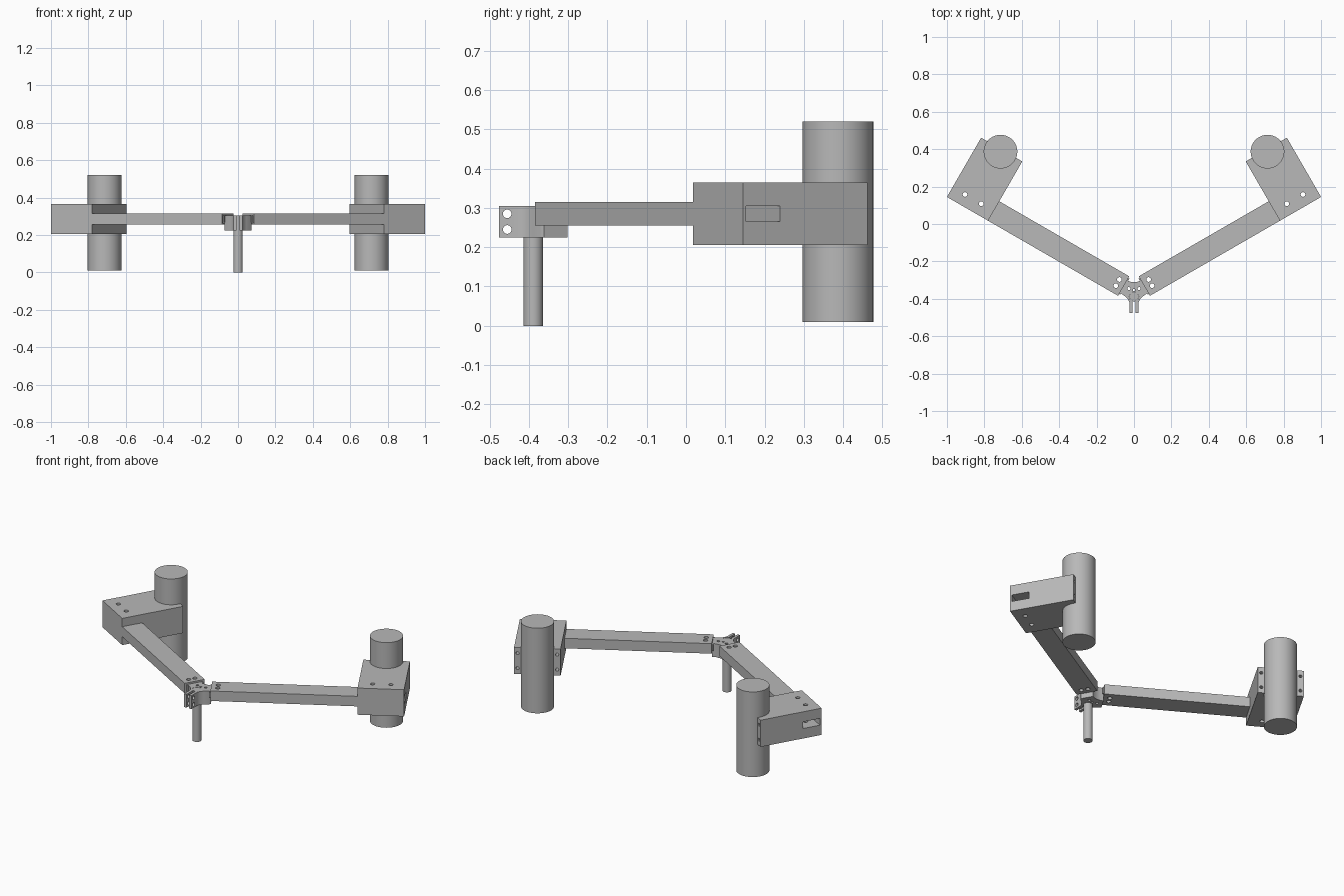
import bpy, bmesh, math
from mathutils import Matrix, Vector

if "Cube" in bpy.data.objects:
    bpy.data.objects.remove(bpy.data.objects["Cube"], do_unlink=True)

grey = bpy.data.materials.new("plain_grey")
grey.use_nodes = True
grey.diffuse_color = (0.48, 0.48, 0.48, 1)
grey.node_tree.nodes["Principled BSDF"].inputs["Base Color"].default_value = grey.diffuse_color

ARM_TURN = Matrix.Rotation(math.radians(30), 4, 'Z')
ARM_V, ARM_Z = -0.315, 0.285          # centre line of the arm in its own frame


def new_object(bm, name):
    bmesh.ops.recalc_face_normals(bm, faces=bm.faces)
    mesh = bpy.data.meshes.new(name)
    bm.to_mesh(mesh)
    bm.free()
    ob = bpy.data.objects.new(name, mesh)
    bpy.context.collection.objects.link(ob)
    return ob


def box(name, u0, u1, v, width, z, height):
    bm = bmesh.new()
    size = Matrix.Diagonal((u1 - u0, width, height, 1))
    bmesh.ops.create_cube(bm, size=1, matrix=Matrix.Translation(((u0 + u1) / 2, v, z)) @ size)
    return new_object(bm, name)


def rod(name, centre, radius, length, axis='Z', sides=24):
    turn = {'Z': Matrix(), 'X': Matrix.Rotation(math.pi / 2, 4, 'Y'),
            'Y': Matrix.Rotation(math.pi / 2, 4, 'X')}[axis]
    bm = bmesh.new()
    bmesh.ops.create_cone(bm, cap_ends=True, segments=sides, radius1=radius, radius2=radius,
                          depth=length, matrix=Matrix.Translation(centre) @ turn)
    return new_object(bm, name)


def cut(ob, cutters):
    """Subtract the cutters, bake the result and remove them."""
    for c in cutters:
        c.hide_render = True
        mod = ob.modifiers.new("cut", 'BOOLEAN')
        mod.operation, mod.solver, mod.object = 'DIFFERENCE', 'EXACT', c
    graph = bpy.context.evaluated_depsgraph_get()
    mesh = bpy.data.meshes.new_from_object(ob.evaluated_get(graph))
    ob.modifiers.clear()
    ob.data = mesh
    for c in cutters:
        bpy.data.objects.remove(c, do_unlink=True)


def finish(ob):
    ob.data.materials.clear()
    ob.data.materials.append(grey)
    ob.data.shade_smooth()
    ob.data.set_sharp_from_angle(angle=math.radians(30))


def finish_pair(ob, name):
    """Turn a part into place on the left and mirror it to the right."""
    ob.data.transform(ARM_TURN)
    ob.name = "left_" + name
    bm = bmesh.new()
    bm.from_mesh(ob.data)
    bmesh.ops.scale(bm, vec=(-1, 1, 1), verts=bm.verts)
    other = new_object(bm, "right_" + name)
    finish(ob)
    finish(other)


def arm_bolts():
    return [rod("cutter", (-0.081, ARM_V + s * 0.019, ARM_Z), 0.0125, 0.3) for s in (-1, 1)]


# Hollow arm with two bolt holes at the hub end
arm = box("arm", -0.118, 0.6845, ARM_V, 0.12, ARM_Z, 0.06)
cut(arm, [box("cutter", -0.2, 0.8, ARM_V, 0.1, ARM_Z, 0.04)] + arm_bolts())
finish_pair(arm, "arm")

# Plug of the hub that slides into the arm
plug = box("plug", -0.125, -0.045, ARM_V, 0.098, ARM_Z, 0.038)
cut(plug, arm_bolts())
finish_pair(plug, "plug")

# Motor mount: slot for the arm, bolt holes from above, screw holes in the end
MID = 0.8115
mount = box("mount", MID - 0.127, MID + 0.127, -0.192, 0.366, ARM_Z, 0.16)
holes = [box("cutter", 0.6, 1.1, ARM_V, 0.1, ARM_Z, 0.04)]
for s in (-1, 1):
    holes.append(rod("cutter", (MID + s * 0.05, ARM_V, ARM_Z), 0.0125, 0.4))
    for t in (-1, 1):
        holes.append(rod("cutter", (MID + s * 0.108, -0.03, ARM_Z + t * 0.045), 0.009, 0.12, 'Y'))
cut(mount, holes)
finish_pair(mount, "motor_mount")

# Motor
finish_pair(rod("motor", (MID, -0.022, 0.265), 0.09, 0.51, sides=64), "motor")

# Hub: a clamp outline with two front tabs
half = [(0.015, -0.31), (0.038, -0.3015), (0.073, -0.362), (0.068, -0.372),
        (0.044, -0.39), (0.03, -0.406), (0.024, -0.422), (0.024, -0.476)]
outline = half + [(-x, y) for x, y in reversed(half)]
bm = bmesh.new()
face = bm.faces.new([bm.verts.new((x, y, 0.225)) for x, y in outline])
top = bmesh.ops.extrude_face_region(bm, geom=[face])["geom"]
bmesh.ops.translate(bm, vec=Vector((0, 0, 0.08)),
                    verts=[g for g in top if isinstance(g, bmesh.types.BMVert)])
hub = new_object(bm, "hub_clamp")
POST_Y = -0.389
holes = [box("cutter", -0.008, 0.008, -0.45, 0.12, 0.265, 0.2),
         rod("cutter", (0, POST_Y, 0.265), 0.0255, 0.2, sides=32),
         rod("cutter", (0, -0.353, 0.265), 0.006, 0.2)]
for s in (-1, 1):
    holes.append(rod("cutter", (s * 0.027, -0.345, 0.265), 0.008, 0.2))
    holes.append(rod("cutter", (0, -0.455, 0.265 + s * 0.02), 0.011, 0.2, 'X'))
cut(hub, holes)
finish(hub)

# Post held in the hub
post = rod("post", (0, POST_Y, 0.152), 0.025, 0.304, sides=32)
finish(post)
